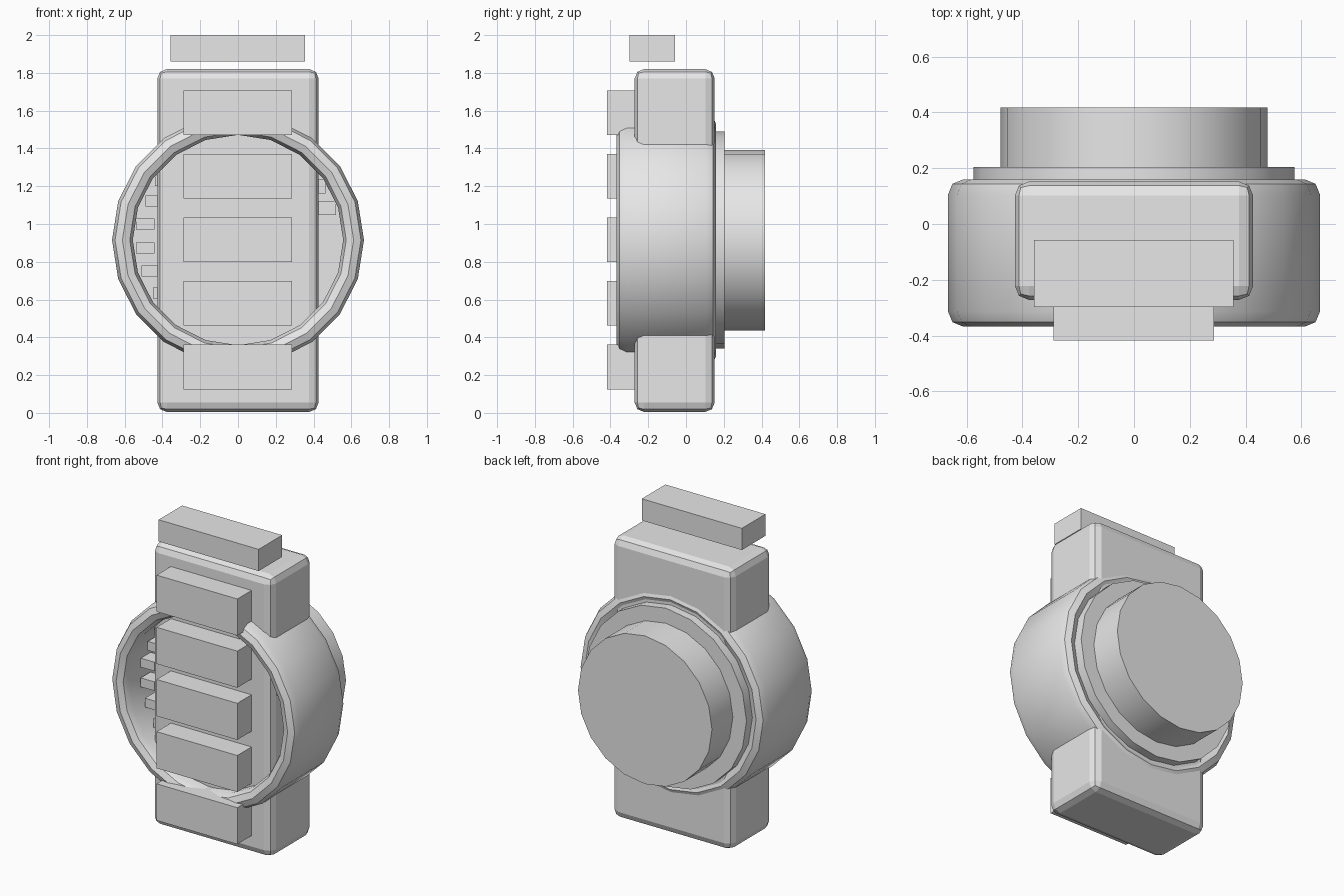
import bpy, bmesh, math

if "Cube" in bpy.data.objects:
    bpy.data.objects.remove(bpy.data.objects["Cube"])

grey = bpy.data.materials.new("light_grey")
grey.diffuse_color = (0.8, 0.8, 0.8, 1)
grey.use_nodes = True
grey.node_tree.nodes["Principled BSDF"].inputs["Base Color"].default_value = grey.diffuse_color
CZ = 0.915      # height of the case centre
SIDES = 20


def finish(bm, name):
    bmesh.ops.recalc_face_normals(bm, faces=bm.faces[:])
    mesh = bpy.data.meshes.new(name)
    bm.to_mesh(mesh)
    bm.free()
    mesh.materials.append(grey)
    ob = bpy.data.objects.new(name, mesh)
    bpy.context.collection.objects.link(ob)
    return ob


def smooth(ob, degrees=25):
    bpy.ops.object.select_all(action='DESELECT')
    ob.select_set(True)
    bpy.context.view_layer.objects.active = ob
    bpy.ops.object.shade_smooth_by_angle(angle=math.radians(degrees))


def box(name, x, y, z, bevel=0):
    bm = bmesh.new()
    bmesh.ops.create_cube(bm, size=1)
    for v in bm.verts:
        for i, (a, b) in enumerate((x, y, z)):
            v.co[i] = a if v.co[i] < 0 else b
    if bevel:
        bmesh.ops.bevel(bm, geom=bm.edges[:], offset=bevel, segments=2,
                        profile=0.5, affect='EDGES')
    return finish(bm, name)


def lathe(name, profile, closed):
    """Revolve (radius, y) points around the case axis."""
    bm = bmesh.new()
    rings = []
    for k in range(SIDES):
        a = 2 * math.pi * k / SIDES
        rings.append([bm.verts.new((r * math.cos(a), y, CZ + r * math.sin(a)))
                      for r, y in profile])
    n = len(profile)
    for k in range(SIDES):
        p, q = rings[k], rings[(k + 1) % SIDES]
        for j in range(n if closed else n - 1):
            m = (j + 1) % n
            bm.faces.new((p[j], p[m], q[m], q[j]))
    if not closed:
        for j in (0, n - 1):
            bm.faces.new([r[j] for r in rings])
    ob = finish(bm, name)
    smooth(ob)
    return ob


# Strap block running through the case
box("strap", (-0.427, 0.427), (-0.272, 0.152), (0.005, 1.82), 0.05)

# Hollow case ring with rounded rims
mid, half, front, back = 0.612, 0.055, -0.368, 0.16
profile = []
for k in range(5):
    a = math.pi * k / 4
    profile.append((mid + half * math.cos(a), front + half - half * math.sin(a)))
for k in range(5):
    a = math.pi * (1 - k / 4)
    profile.append((mid + half * math.cos(a), back - half + half * math.sin(a)))
lathe("case_ring", profile, True)

# Back plate and raised back drum
lathe("back_plate", [(0.575, 0.13), (0.575, 0.205)], False)
lathe("back_drum", [(0.478, 0.19), (0.478, 0.418)], False)

# Row of raised front blocks
for i in range(5):
    z = 0.243 + 0.3365 * i
    box(f"front_block_{i + 1}", (-0.289, 0.287), (-0.417, -0.20), (z - 0.118, z + 0.118))

# Separate bar above the strap
box("top_bar", (-0.358, 0.356), (-0.298, -0.058), (1.86, 2.0))

# Small blocks between the strap and the case wall
for i, (x, z) in enumerate([(-0.45, 0.635), (-0.51, 0.75), (-0.54, 0.873),
                            (-0.54, 1.0), (-0.49, 1.122), (-0.44, 1.23)]):
    box(f"left_tick_{i + 1}", (x, x + 0.097), (-0.22, -0.12), (z - 0.029, z + 0.029))
for i, (x, z) in enumerate([(0.52, 1.085), (0.462, 1.198)]):
    box(f"right_tick_{i + 1}", (x - 0.11, x), (-0.22, -0.12), (z - 0.037, z + 0.037))
